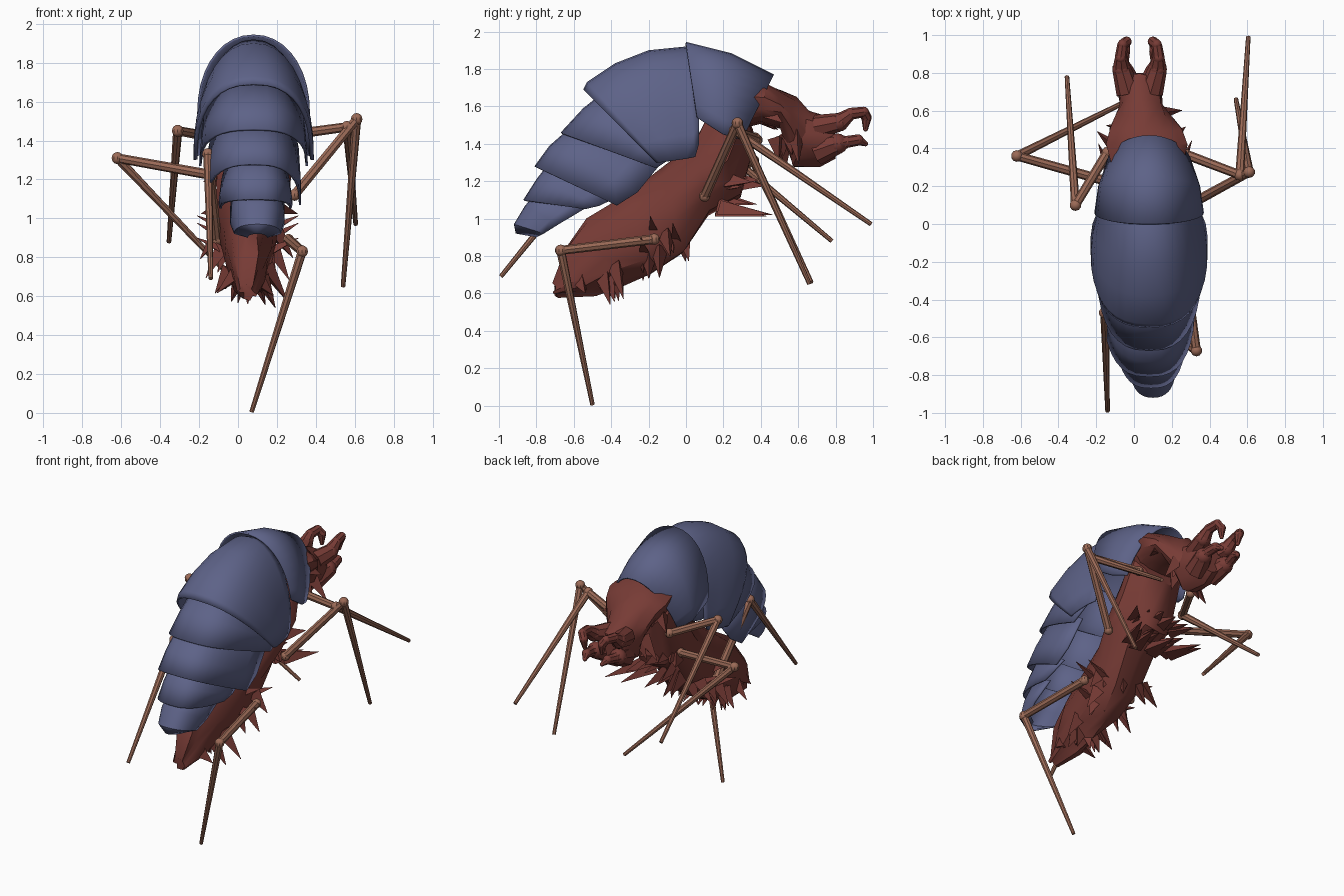
import bpy, bmesh, math, random
from mathutils import Vector

random.seed(4)


def material(name, color):
    m = bpy.data.materials.new(name)
    m.diffuse_color = (*color, 1)
    return m


BLUE = material("slate blue shell", (0.11, 0.123, 0.245))
RED = material("dark red flesh", (0.185, 0.044, 0.036))
BROWN = material("brown leg", (0.33, 0.145, 0.095))


def finish(bm, name, mat, smooth=35):
    bmesh.ops.recalc_face_normals(bm, faces=bm.faces)
    mesh = bpy.data.meshes.new(name)
    bm.to_mesh(mesh)
    bm.free()
    mesh.materials.append(mat)
    ob = bpy.data.objects.new(name, mesh)
    bpy.context.collection.objects.link(ob)
    if smooth:
        bpy.ops.object.select_all(action='DESELECT')
        ob.select_set(True)
        bpy.context.view_layer.objects.active = ob
        bpy.ops.object.shade_smooth_by_angle(angle=math.radians(smooth))
    return ob


def loft(name, rings, mat, closed, n=18, jitter=0.0, smooth=35, e0=1.0, e1=1.0):
    """Ring = (cx, half width, top y, top z, low y, low z).
    Open rings are arches from low edge over the top to low edge.
    e0 to e1 square off the arches from first to last ring."""
    bm = bmesh.new()
    rows = []
    for k, (cx, w, ty, tz, ly, lz) in enumerate(rings):
        e = e0 + (e1 - e0) * k / (len(rings) - 1)
        top, low = Vector((cx, ty, tz)), Vector((cx, ly, lz))
        row = []
        for i in range(n if closed else n + 1):
            a = 2 * math.pi * i / n if closed else math.pi * (i / n - 0.5)
            s = math.copysign(abs(math.sin(a)) ** e, math.sin(a))
            if closed:
                c = (top + low) / 2 + (top - low) / 2 * math.cos(a)
            else:
                c = low + (top - low) * max(math.cos(a), 0) ** e
            p = c + Vector((w * s, 0, 0))
            p += Vector([random.uniform(-jitter, jitter) for _ in range(3)])
            row.append(bm.verts.new(p))
        rows.append(row)
    for r, s in zip(rows, rows[1:]):
        for i in range(n):
            j = (i + 1) % len(r)
            bm.faces.new((r[i], r[j], s[j], s[i]))
    if closed:
        bm.faces.new(rows[0])
        bm.faces.new(rows[-1])
    return finish(bm, name, mat, smooth)


def rod(bm, a, b, r1, r2, sides=8):
    a, b = Vector(a), Vector(b)
    res = bmesh.ops.create_cone(bm, cap_ends=True, segments=sides, radius1=r1,
                                radius2=r2, depth=(b - a).length)
    rot = (b - a).to_track_quat('Z', 'Y')
    for v in res['verts']:
        v.co = rot @ v.co + (a + b) / 2


def ball(bm, p, r):
    res = bmesh.ops.create_uvsphere(bm, u_segments=10, v_segments=8, radius=r)
    for v in res['verts']:
        v.co += Vector(p)


# Overlapping shell plates, head end to tail: (squareness start, end, rings)
plates = {
    "shell_front": (1, 0.95, [(0.08, 0.23, 0.47, 1.77, 0.30, 1.42),
                              (0.08, 0.27, 0.24, 1.885, 0.20, 1.45),
                              (0.08, 0.29, 0.0, 1.945, 0.06, 1.54)]),
    "shell_back": (0.95, 0.8, [(0.08, 0.275, 0.07, 1.89, 0.07, 1.40),
                               (0.08, 0.28, 0.0, 1.92, 0.05, 1.33),
                               (0.08, 0.30, -0.20, 1.90, 0.0, 1.32),
                               (0.08, 0.31, -0.38, 1.83, -0.07, 1.31),
                               (0.08, 0.31, -0.53, 1.73, -0.14, 1.30),
                               (0.08, 0.30, -0.55, 1.69, -0.16, 1.30)]),
    "shell_third": (0.8, 0.75, [(0.08, 0.27, -0.36, 1.74, -0.02, 1.36),
                                (0.08, 0.275, -0.55, 1.59, -0.10, 1.31),
                                (0.08, 0.28, -0.67, 1.46, -0.16, 1.27)]),
    "shell_fourth": (0.75, 0.75, [(0.08, 0.235, -0.57, 1.53, -0.13, 1.30),
                                  (0.08, 0.245, -0.73, 1.39, -0.26, 1.14),
                                  (0.08, 0.245, -0.81, 1.28, -0.37, 1.07)]),
    "shell_fifth": (0.75, 0.75, [(0.09, 0.18, -0.70, 1.34, -0.36, 1.12),
                                 (0.09, 0.19, -0.80, 1.21, -0.46, 1.07),
                                 (0.09, 0.185, -0.87, 1.10, -0.54, 1.05)]),
    "shell_tail": (0.75, 0.9, [(0.10, 0.14, -0.77, 1.17, -0.53, 1.06),
                               (0.10, 0.14, -0.86, 1.07, -0.68, 0.97),
                               (0.10, 0.12, -0.92, 0.97, -0.76, 0.92),
                               (0.10, 0.05, -0.91, 0.92, -0.80, 0.90)]),
}
for name, (e0, e1, rings) in plates.items():
    ob = loft(name, rings, BLUE, False, e0=e0, e1=e1)
    mod = ob.modifiers.new("thickness", 'SOLIDIFY')
    mod.thickness = 0.012
    mod.offset = -1

# Fleshy body under the shell
loft("torso", [
    (0.05, 0.04, -0.70, 0.66, -0.70, 0.59),
    (0.05, 0.09, -0.66, 0.82, -0.50, 0.60),
    (0.05, 0.12, -0.52, 0.99, -0.37, 0.64),
    (0.05, 0.145, -0.30, 1.14, -0.18, 0.71),
    (0.06, 0.165, -0.12, 1.27, -0.02, 0.80),
    (0.07, 0.19, 0.03, 1.40, 0.12, 1.02),
    (0.07, 0.20, 0.13, 1.58, 0.28, 1.12),
    (0.07, 0.18, 0.26, 1.70, 0.36, 1.42)], RED, True, 14, 0.017)

# Head with flared collar
loft("head", [
    (0.07, 0.17, 0.25, 1.76, 0.28, 1.48),
    (0.07, 0.215, 0.43, 1.73, 0.40, 1.50),
    (0.065, 0.20, 0.50, 1.69, 0.50, 1.49),
    (0.05, 0.15, 0.58, 1.64, 0.55, 1.38),
    (0.04, 0.12, 0.67, 1.585, 0.57, 1.27),
    (0.03, 0.115, 0.76, 1.555, 0.71, 1.28),
    (0.03, 0.10, 0.79, 1.53, 0.79, 1.33)], RED, True, 14, 0.012)

# Paired hooked jaws
for side, label in ((-1, "left"), (1, "right")):
    for part, path in (
            ("upper", [(.06, .70, 1.49, .065), (.095, .82, 1.515, .05),
                       (.10, .88, 1.56, .032), (.09, .95, 1.57, .028),
                       (.07, .965, 1.54, .028), (.065, .96, 1.48, .014)]),
            ("lower", [(.05, .70, 1.36, .075), (.085, .81, 1.40, .055),
                       (.09, .86, 1.41, .032), (.08, .92, 1.42, .03),
                       (.065, .96, 1.40, .014)])):
        bm = bmesh.new()
        pts = [(0.03 + side * x, y, z, r) for x, y, z, r in path]
        for p, q in zip(pts, pts[1:]):
            rod(bm, p[:3], q[:3], p[3], q[3])
            ball(bm, q[:3], q[3])
        finish(bm, f"{part}_jaw_{label}", RED)

# Ragged spines: (count, base y, base z, spread x, reach y, reach z)
bm = bmesh.new()
for count, y, z, sx, ry, rz in (
        (9, -0.43, 0.73, 0.09, 0.03, -0.14), (9, -0.18, 0.84, 0.12, 0.00, -0.15),
        (6, -0.05, 0.94, 0.14, 0.02, -0.12), (10, 0.15, 1.07, 0.15, 0.22, -0.02),
        (8, 0.22, 1.20, 0.14, 0.14, 0.00), (7, 0.54, 1.42, 0.09, 0.01, -0.12),
        (5, 0.42, 1.58, 0.14, 0.08, -0.06), (5, -0.58, 0.70, 0.05, 0.03, -0.08)):
    for i in range(count):
        s = -1 + 2 * i / (count - 1)
        base = Vector((0.05 + s * sx, y + random.uniform(-.06, .06),
                       z + random.uniform(-.04, .04)))
        tip = base + Vector((s * 0.09, ry, rz)) * random.uniform(0.7, 1.3)
        rod(bm, base, tip, 0.05, 0.002, 3)
# Long spines on the flanks
for s in (-1, 1):
    for y, z in ((-0.17, 0.93), (-0.05, 0.88), (-0.22, 0.82)):
        rod(bm, (0.05 + s * 0.10, y, z), (0.05 + s * 0.26, y - 0.02, z + 0.10 - 0.1 * abs(y)),
            0.035, 0.002, 3)
finish(bm, "spines", RED, 0)

# Legs: hip, knee, foot
legs = {
    "right_front_leg": ((0.26, -0.17, 0.89), (0.33, -0.67, 0.83), (0.07, -0.50, 0.005)),
    "left_front_leg": ((-0.11, -0.17, 0.89), (-0.155, -0.47, 1.33), (-0.14, -0.99, 0.69)),
    "right_middle_leg": ((0.29, 0.10, 1.12), (0.61, 0.275, 1.51), (0.54, 0.66, 0.65)),
    "left_middle_leg": ((-0.12, 0.22, 1.22), (-0.62, 0.36, 1.31), (0.0, 0.67, 0.66)),
    "right_rear_leg": ((0.27, 0.37, 1.43), (0.56, 0.26, 1.47), (0.605, 0.99, 0.97)),
    "left_rear_leg": ((-0.14, 0.38, 1.42), (-0.31, 0.10, 1.45), (-0.355, 0.78, 0.88)),
}
for name, (hip, knee, foot) in legs.items():
    bm = bmesh.new()
    rod(bm, hip, knee, 0.026, 0.024)
    rod(bm, knee, foot, 0.024, 0.012)
    ball(bm, hip, 0.03)
    ball(bm, knee, 0.031)
    finish(bm, name, BROWN, 30)
